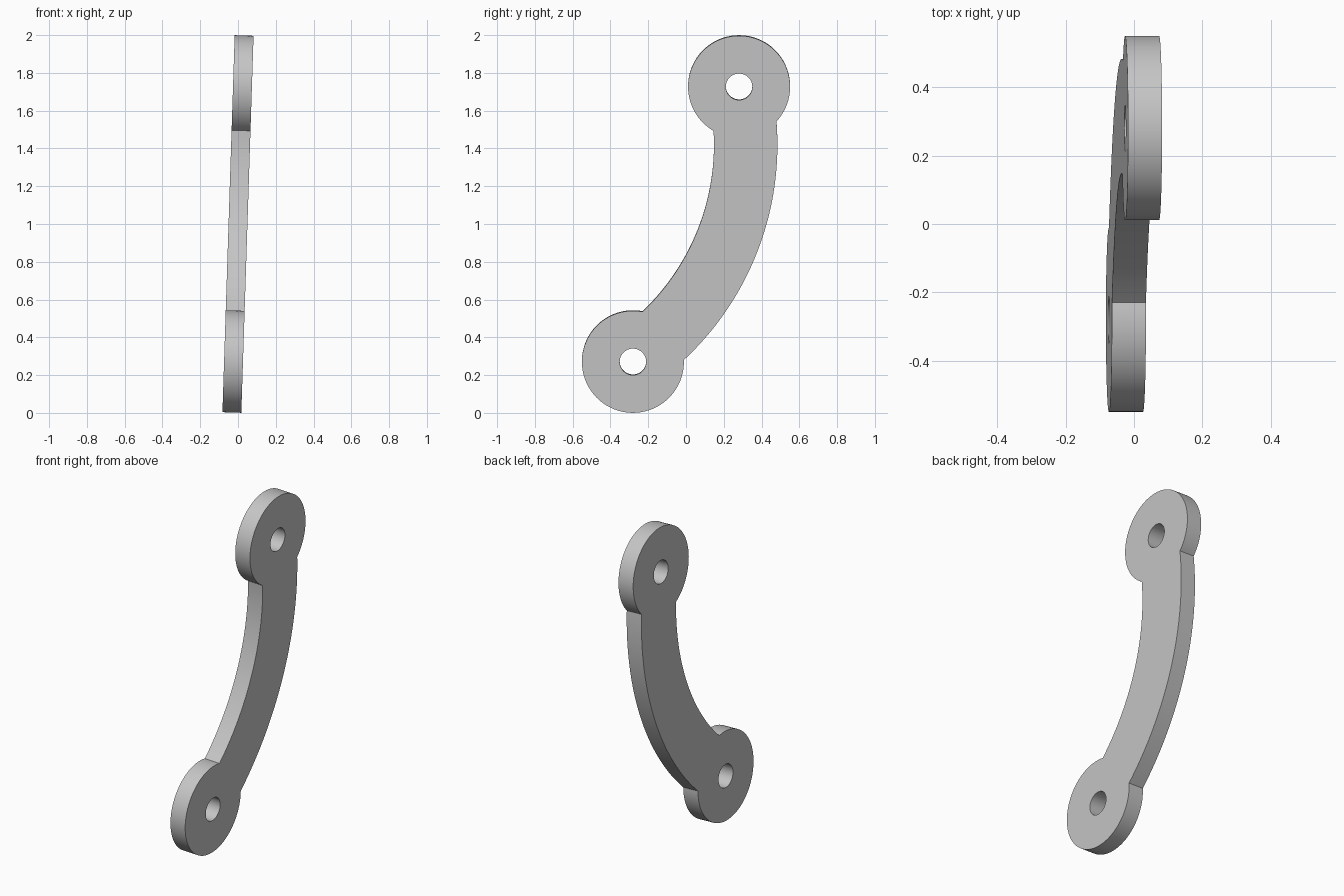
import bpy, bmesh
from math import pi, tau, sin, cos, acos, atan2, hypot
from mathutils import Matrix, Vector

cube = bpy.data.objects.get("Cube")
if cube:
    bpy.data.objects.remove(cube)

# Dimensions in the plane of the plate
EYE_R, HOLE_R, THICK = 0.27, 0.07, 0.1
TOP, BOTTOM = (0.281, 0.7285), (-0.281, -0.7285)
BEND = (-1.073, 0.42)
R_IN, R_OUT = 1.221, 1.557
TILT = 0.0325


def arc(centre, r, a, b, n):
    """Points along an arc from angle a to b, end point left out."""
    return [(centre[0] + r * cos(a + (b - a) * i / n),
             centre[1] + r * sin(a + (b - a) * i / n)) for i in range(n)]


def meeting_angle(eye, r, side):
    """Angle about the bend centre where the arm edge meets an eye."""
    dx, dy = eye[0] - BEND[0], eye[1] - BEND[1]
    d = hypot(dx, dy)
    return atan2(dy, dx) + side * acos((d * d + r * r - EYE_R ** 2) / (2 * d * r))


def eye_angle(eye, r, a):
    """Angle about the eye of the arm edge point at bend angle a."""
    return atan2(BEND[1] + r * sin(a) - eye[1], BEND[0] + r * cos(a) - eye[0])


def eye_arc(eye, r0, a0, r1, a1):
    """Rim of an eye, counter-clockwise between two arm edge points."""
    start, end = eye_angle(eye, r0, a0), eye_angle(eye, r1, a1)
    return arc(eye, EYE_R, start, start + (end - start) % tau, 72)


# Outline of the arm with its two eyes
out_low, out_high = meeting_angle(BOTTOM, R_OUT, 1), meeting_angle(TOP, R_OUT, -1)
in_low, in_high = meeting_angle(BOTTOM, R_IN, 1), meeting_angle(TOP, R_IN, -1)
outline = (arc(BEND, R_OUT, out_low, out_high, 40)
           + eye_arc(TOP, R_OUT, out_high, R_IN, in_high)
           + arc(BEND, R_IN, in_high, in_low, 40)
           + eye_arc(BOTTOM, R_IN, in_low, R_OUT, out_low))
holes = [arc(eye, HOLE_R, 0, tau, 48) for eye in (TOP, BOTTOM)]

# Filled and extruded profile
curve = bpy.data.curves.new("link_profile", "CURVE")
curve.dimensions = "2D"
curve.fill_mode = "BOTH"
curve.extrude = THICK / 2
for loop in [outline] + holes:
    spline = curve.splines.new("POLY")
    spline.points.add(len(loop) - 1)
    for point, (u, v) in zip(spline.points, loop):
        point.co = (u, v, 0, 1)
    spline.use_cyclic_u = True
profile = bpy.data.objects.new("link_profile", curve)
bpy.context.collection.objects.link(profile)
bpy.context.view_layer.update()
mesh = bpy.data.meshes.new_from_object(
    profile.evaluated_get(bpy.context.evaluated_depsgraph_get()))
bpy.data.objects.remove(profile)

# Stand the plate upright with its slight lean
c, s = cos(TILT), sin(TILT)
stand = Matrix(((0, s, c, 0), (1, 0, 0, 0), (0, c, -s, 1), (0, 0, 0, 1)))
bm = bmesh.new()
bm.from_mesh(mesh)
bmesh.ops.remove_doubles(bm, verts=bm.verts, dist=0.0001)
bmesh.ops.transform(bm, matrix=stand, verts=bm.verts)
bmesh.ops.recalc_face_normals(bm, faces=bm.faces)
bm.to_mesh(mesh)
bm.free()

link = bpy.data.objects.new("curved_link_arm", mesh)
bpy.context.collection.objects.link(link)

# Plain grey
grey = bpy.data.materials.new("light_grey")
grey.use_nodes = True
colour = (0.56, 0.56, 0.56, 1)
grey.diffuse_color = colour
grey.node_tree.nodes["Principled BSDF"].inputs["Base Color"].default_value = colour
mesh.materials.clear()
mesh.materials.append(grey)
for face in mesh.polygons:
    face.material_index = 0

bpy.ops.object.select_all(action="DESELECT")
link.select_set(True)
bpy.context.view_layer.objects.active = link
bpy.ops.object.shade_smooth_by_angle(angle=pi / 9)
